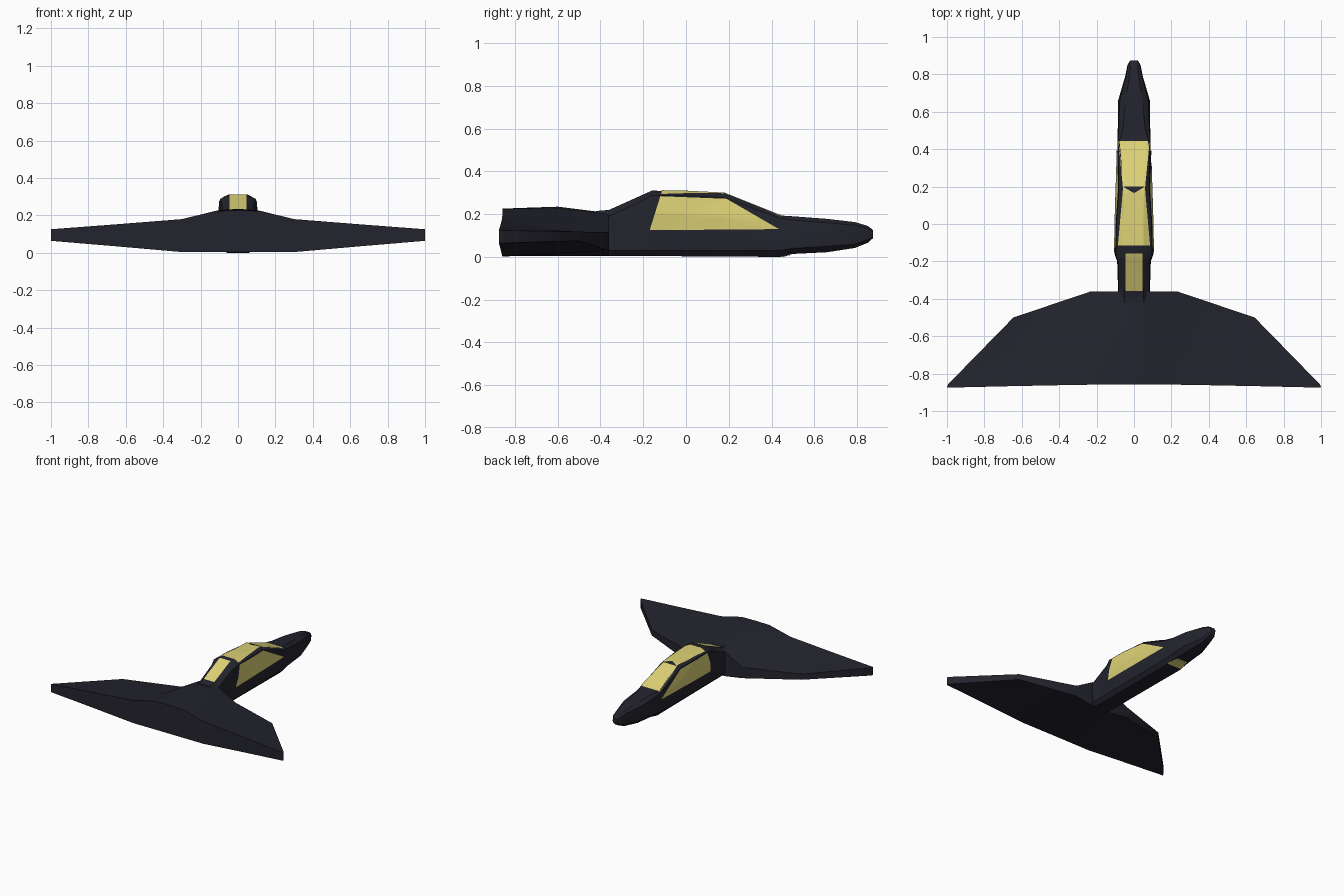
import bpy, bmesh
from mathutils import Vector
from mathutils.bvhtree import BVHTree

if "Cube" in bpy.data.objects:
    bpy.data.objects.remove(bpy.data.objects["Cube"])


def material(name, rgb):
    m = bpy.data.materials.new(name)
    m.diffuse_color = (*rgb, 1)
    m.use_nodes = True
    m.node_tree.nodes["Principled BSDF"].inputs["Base Color"].default_value = m.diffuse_color
    return m


HULL = material("dark_navy_hull", (0.017, 0.017, 0.027))
GLASS = material("pale_yellow_glass", (0.72, 0.64, 0.18))


def finish(bm, name, mat, angle=0.5):
    bmesh.ops.remove_doubles(bm, verts=bm.verts, dist=0.0005)
    bmesh.ops.recalc_face_normals(bm, faces=bm.faces)
    me = bpy.data.meshes.new(name)
    bm.to_mesh(me)
    ob = bpy.data.objects.new(name, me)
    bpy.context.collection.objects.link(ob)
    me.materials.append(mat)
    if angle:
        bpy.ops.object.select_all(action='DESELECT')
        ob.select_set(True)
        bpy.context.view_layer.objects.active = ob
        bpy.ops.object.shade_smooth_by_angle(angle=angle)
    return ob


def loft(rings, name):
    bm = bmesh.new()
    vs = [[bm.verts.new(p) for p in r] for r in rings]
    n = len(vs[0])
    for a, b in zip(vs, vs[1:]):
        for i in range(n):
            j = (i + 1) % n
            bm.faces.new((a[i], a[j], b[j], b[i]))
    bm.faces.new(vs[0])
    bm.faces.new(vs[-1])
    tree = BVHTree.FromBMesh(bm)
    return finish(bm, name, HULL), tree


# Fuselage: y, then (half width, z) from keel to roof
stations = [
    (-0.42, (.06, .005), (.085, .03), (.085, .12), (.082, .19), (.05, .215)),
    (-0.36, (.06, .005), (.085, .03), (.085, .12), (.082, .19), (.05, .22)),
    (-0.20, (.06, .004), (.086, .03), (.090, .16), (.086, .265), (.05, .292)),
    (-0.16, (.06, .004), (.087, .03), (.104, .20), (.097, .287), (.05, .31)),
    (0.00, (.06, .003), (.087, .03), (.102, .20), (.094, .287), (.05, .307)),
    (0.18, (.06, .002), (.087, .03), (.096, .19), (.082, .277), (.055, .298)),
    (0.44, (.06, .000), (.086, .03), (.088, .12), (.086, .182), (.080, .194)),
    (0.50, (.055, .014), (.085, .04), (.087, .12), (.083, .172), (.060, .190)),
    (0.66, (.045, .022), (.078, .05), (.085, .11), (.076, .16), (.045, .178)),
    (0.79, (.025, .042), (.042, .06), (.047, .105), (.042, .148), (.025, .163)),
    (0.85, (.018, .066), (.032, .08), (.035, .105), (.032, .134), (.018, .145)),
    (0.875, (.010, .088), (.018, .095), (.02, .107), (.018, .12), (.010, .126)),
]
rings = []
for y, *half in stations:
    rings.append([Vector((w, y, z)) for w, z in half]
                 + [Vector((-w, y, z)) for w, z in reversed(half)])
fuselage, tree = loft(rings, "fuselage")

# Swept wing: ribs of leading top, mid top, trailing top, trailing bottom, leading bottom
ribs = [
    [(0, -.36, .205), (0, -.60, .235), (0, -.858, .226), (0, -.858, .003), (0, -.36, .005)],
    [(.08, -.36, .20), (.10, -.60, .228), (.12, -.858, .224), (.12, -.858, .003), (.08, -.36, .006)],
    [(.23, -.36, .115), (.25, -.61, .145), (.30, -.86, .18), (.30, -.86, .004), (.23, -.36, .03)],
    [(.645, -.50, .118), (.65, -.69, .128), (.655, -.867, .152), (.655, -.867, .035), (.645, -.50, .075)],
    [(.995, -.858, .124), (.998, -.866, .125), (1, -.875, .126), (1, -.875, .064), (.995, -.858, .065)],
]
left = [[(-x, y, z) for x, y, z in r] for r in reversed(ribs[1:])]
loft(left + ribs, "wing")


# Windows: thin plates projected on the fuselage along one axis
def window(name, corners, axis, sign, steps=14, lift=0.003):
    a, b, c, d = (Vector(p) for p in corners)
    out = Vector((0, 0, 0))
    out[axis] = sign
    others = [i for i in range(3) if i != axis]
    bm = bmesh.new()
    grid = []
    for i in range(steps + 1):
        u = i / steps
        row = []
        for j in range(steps + 1):
            p = a.lerp(b, u).lerp(d.lerp(c, u), j / steps)
            start = out * 2
            start[others[0]], start[others[1]] = p
            hit, normal, _, _ = tree.ray_cast(start, -out)
            if hit is None:
                row.append(None)
                continue
            if normal.dot(out) < 0:
                normal = -normal
            row.append(bm.verts.new(hit + (normal + out).normalized() * lift))
        grid.append(row)
    for r, s in zip(grid, grid[1:]):
        for j in range(steps):
            quad = (r[j], s[j], s[j + 1], r[j + 1])
            if all(quad):
                bm.faces.new(quad)
    ob = finish(bm, name, GLASS)
    # make the plate face outwards
    if sum(p.normal.dot(out) for p in ob.data.polygons) < 0:
        ob.data.flip_normals()


for side, s in (("left", -1), ("right", 1)):
    window(side + "_side_window",
           [(-.17, .125), (.435, .13), (.19, .272), (-.12, .284)], 0, s)
    window(side + "_roof_window",
           [(0, -.115), (s * .086, -.115), (s * .058, .2), (0, .165)], 2, 1)
window("windshield", [(-.06, .2), (.06, .2), (.084, .445), (-.084, .445)], 2, 1)
window("rear_window", [(-.046, -.357), (.046, -.357), (.046, -.157), (-.046, -.157)], 2, 1)
window("chin_window", [(-.065, .45), (.065, .45), (.045, .535), (-.045, .535)], 2, -1)
